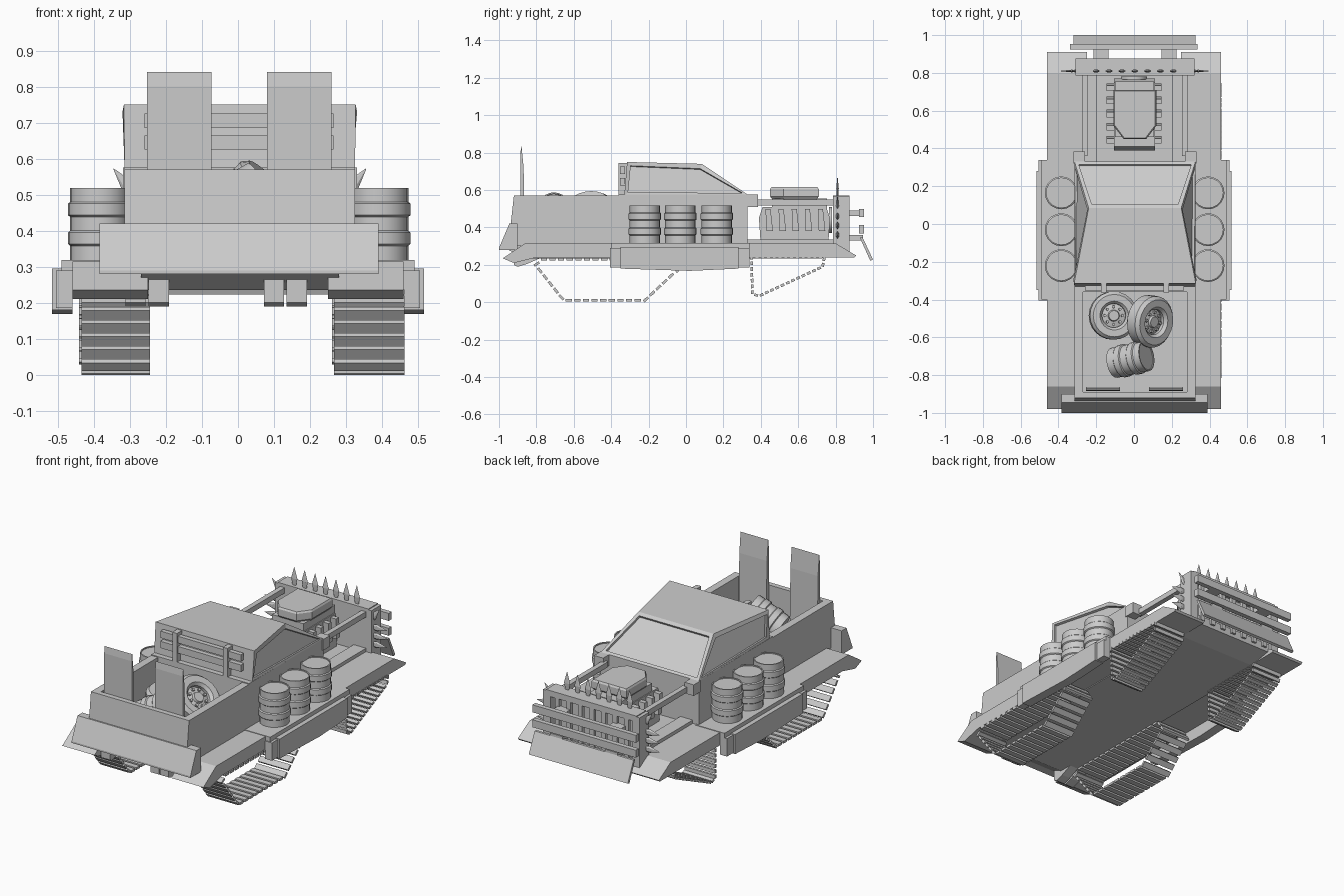
import bpy, bmesh, math
from mathutils import Vector, Matrix

if "Cube" in bpy.data.objects:
    bpy.data.objects.remove(bpy.data.objects["Cube"], do_unlink=True)

GREY = (0.6, 0.6, 0.6, 1)
metal = bpy.data.materials.new("plain_grey")
metal.use_nodes = True
metal.diffuse_color = GREY
metal.node_tree.nodes["Principled BSDF"].inputs["Base Color"].default_value = GREY


def finish(name, bm, smooth=False):
    bmesh.ops.recalc_face_normals(bm, faces=bm.faces[:])
    mesh = bpy.data.meshes.new(name)
    bm.to_mesh(mesh)
    bm.free()
    mesh.materials.append(metal)
    ob = bpy.data.objects.new(name, mesh)
    bpy.context.collection.objects.link(ob)
    if smooth:
        bpy.ops.object.select_all(action='DESELECT')
        bpy.context.view_layer.objects.active = ob
        ob.select_set(True)
        bpy.ops.object.shade_smooth_by_angle(angle=math.radians(35))
    return ob


def loft(bm, rings, close=False):
    loops = [[bm.verts.new(p) for p in ring] for ring in rings]
    n = len(loops[0])
    pairs = list(zip(loops, loops[1:])) + ([(loops[-1], loops[0])] if close else [])
    sides = [bm.faces.new((a[i], a[(i + 1) % n], b[(i + 1) % n], b[i]))
             for a, b in pairs for i in range(n)]
    if not close:
        bm.faces.new(loops[0])
        bm.faces.new(loops[-1])
    return sides


def prism(name, profile, x0, x1):
    bm = bmesh.new()
    loft(bm, [[(x, y, z) for y, z in profile] for x in (x0, x1)])
    return finish(name, bm)


def box(name, x0, x1, y0, y1, z0, z1):
    return prism(name, [(y0, z0), (y1, z0), (y1, z1), (y0, z1)], x0, x1)


def lathe(name, profile, matrix, sides=24, close=False):
    """Spin a (radius, height) profile about local z."""
    bm = bmesh.new()
    ang = [2 * math.pi * i / sides for i in range(sides)]
    loft(bm, [[matrix @ Vector((r * math.cos(a), r * math.sin(a), h)) for a in ang]
              for r, h in profile], close)
    return finish(name, bm, sides > 8)


def place(loc, axis=(0, 0, 1)):
    return Matrix.Translation(loc) @ Vector(axis).to_track_quat('Z', 'Y').to_matrix().to_4x4()


SIDES = (("right", -1), ("left", 1))
MID = 0.005                       # centre line of the upper body


def sbox(name, s, a, b, *rest):
    return box(name, MID + s * a, MID + s * b, *rest)


# Lower hull and fenders
prism("hull", [(-0.96, 0.285), (-0.86, 0.235), (0.72, 0.235), (0.86, 0.26),
               (0.86, 0.31), (-0.9, 0.31)], -0.27, 0.28)
FENDER = [(-0.98, 0.235), (-0.92, 0.21), (-0.8, 0.24), (0.9, 0.24), (0.91, 0.25),
          (0.8, 0.315), (-0.86, 0.315)]
for label, s in SIDES:
    prism(label + "_fender", FENDER, s * 0.25, s * 0.46)
    box(label + "_platform", s * 0.3, s * 0.49, -0.4, 0.34, 0.27, 0.318)
    prism(label + "_side_tank", [(-0.35, 0.18), (0.02, 0.168), (0.28, 0.18),
                                 (0.28, 0.295), (-0.35, 0.295)], s * 0.46, s * 0.517)
    for y in (-0.375, 0.31):
        box(label + "_tank_bracket", s * 0.46, s * 0.505, y - 0.03, y + 0.03, 0.185, 0.29)

# Rear wedge bumper and tow hooks
prism("rear_bumper", [(-0.9, 0.28), (-1, 0.28), (-1, 0.29), (-0.945, 0.42),
                      (-0.9, 0.42)], -0.385, 0.39)
for x in (-0.285, -0.22, 0.1, 0.163):
    prism("tow_hook", [(-0.92, 0.27), (-0.92, 0.2), (-0.9, 0.19), (-0.85, 0.205),
                       (-0.77, 0.24)], x - 0.028, x + 0.028)


# Track belts made of separate planks
def track(name, path, x0, x1, count, plank):
    pts = [Vector((0, y, z)) for y, z in path]
    edges = list(zip(pts, pts[1:] + pts[:1]))
    step = sum((b - a).length for a, b in edges) / count
    bm = bmesh.new()
    for i in range(count):
        d = (i + 0.5) * step
        for a, b in edges:
            if d < (b - a).length:
                break
            d -= (b - a).length
        t = (b - a).normalized()
        c = a + t * d
        n = Vector((0, -t.z, t.y)) * 0.007
        t = t * plank / 2
        ring = [c - t - n, c + t - n, c + t + n, c - t + n]
        loft(bm, [[p + Vector((x, 0, 0)) for p in ring] for x in (x0, x1)])
    finish(name, bm)


REAR = [(-0.65, 0.01), (-0.22, 0.01), (-0.05, 0.17), (-0.09, 0.23), (-0.76, 0.23),
        (-0.805, 0.2), (-0.67, 0.03)]
FRONT = [(0.39, 0.033), (0.73, 0.19), (0.74, 0.24), (0.35, 0.24), (0.355, 0.045)]
for label, x0, x1 in (("right", -0.435, -0.245), ("left", 0.267, 0.463)):
    track(label + "_rear_track", REAR, x0, x1, 37, 0.033)
    track(label + "_front_track", FRONT, x0 - 0.006, x1, 34, 0.02)

# Open cargo bed
for label, s in SIDES:
    prism(label + "_bed_wall", [(-0.95, 0.3), (-0.92, 0.57), (-0.3, 0.57), (-0.3, 0.3)],
          MID + s * 0.275, MID + s * 0.32)
prism("tailgate", [(-0.95, 0.3), (-0.92, 0.57), (-0.89, 0.57), (-0.89, 0.3)], -0.3, 0.31)
box("bed_floor", -0.29, 0.3, -0.92, -0.3, 0.3, 0.345)
for x in (-0.163, 0.17):
    prism("rear_shield", [(-0.885, 0.345), (-0.862, 0.345), (-0.868, 0.72), (-0.88, 0.84),
                          (-0.885, 0.8)], x - 0.09, x + 0.09)

# Cab with recessed windows
box("cab_base", MID - 0.32, MID + 0.32, -0.36, 0.33, 0.3, 0.575)


def outline(w0, w1, y0, y1, z0, z1):
    return [(MID - w0, y0, z0), (MID + w0, y0, z0), (MID + w1, y1, z1), (MID - w1, y1, z1)]


bm = bmesh.new()
walls = loft(bm, [outline(0.32, 0.32, -0.33, 0.33, 0.57, 0.575),
                  outline(0.322, 0.245, -0.315, 0.085, 0.75, 0.74)])
bmesh.ops.recalc_face_normals(bm, faces=bm.faces[:])
bmesh.ops.inset_individual(bm, faces=walls[1:], thickness=0.028, depth=0)
bmesh.ops.inset_individual(bm, faces=walls[1:], thickness=0.001, depth=-0.014)
finish("cab", bm)
for label, s in SIDES:
    sbox(label + "_cowl_block", s, 0.265, 0.325, 0.32, 0.385, 0.51, 0.575)
    sbox(label + "_cab_post", s, 0.15, 0.18, -0.362, -0.312, 0.575, 0.745)
for z in (0.645, 0.705):
    box("cab_cross_bar", -0.26, 0.265, -0.352, -0.325, z - 0.02, z + 0.02)

# Engine bay: rails, block, exhaust stubs, air scoop
for label, s in SIDES:
    box(label + "_hood_rail", MID + s * 0.25, MID + s * 0.28, 0.36, 0.82, 0.518, 0.55)
    sbox(label + "_bay_sill", s, 0.2, 0.28, 0.33, 0.8, 0.3, 0.335)
    for i in range(5):
        y = 0.43 + i * 0.07
        prism(label + "_exhaust_stub", [(y, 0.38), (y + 0.035, 0.38), (y + 0.022, 0.5),
                                        (y - 0.005, 0.5)], s * 0.09, s * 0.145)
prism("engine_block", [(0.4, 0.3), (0.76, 0.3), (0.77, 0.45), (0.75, 0.51), (0.41, 0.51),
                       (0.39, 0.45)], -0.105, 0.11)
box("engine_head", -0.1, 0.105, 0.46, 0.755, 0.5, 0.555)
lathe("engine_fan", [(0.07, 0), (0.07, 0.015)], place((0, 0.765, 0.44), (0, 1, 0)), 12)
scoop = [(-0.055, 0.45), (0.065, 0.45), (0.118, 0.52), (0.118, 0.71), (-0.108, 0.71),
         (-0.108, 0.52)]
bm = bmesh.new()
loft(bm, [[(x * k, 0.58 + (y - 0.58) * k, z) for x, y in scoop]
          for k, z in ((0.9, 0.55), (1, 0.565), (1, 0.605), (0.95, 0.615))])
finish("air_scoop", bm)

# Grille, bars and ram plate
box("grille_wall", -0.28, 0.29, 0.785, 0.81, 0.29, 0.57)
box("grille_top", -0.29, 0.3, 0.785, 0.875, 0.535, 0.57)
for i in range(7):
    x = -0.22 + i * 0.075
    box("grille_slat", x - 0.014, x + 0.014, 0.85, 0.872, 0.28, 0.54)
for label, s in SIDES:
    sbox(label + "_grille_corner", s, 0.265, 0.315, 0.785, 0.875, 0.25, 0.565)
    sbox(label + "_bar_mount", s, 0.14, 0.22, 0.86, 0.935, 0.46, 0.49)
    sbox(label + "_low_mount", s, 0.14, 0.22, 0.85, 0.945, 0.33, 0.36)
for z in (0.39, 0.478):
    box("grille_bar", -0.34, 0.335, 0.925, 0.953, z - 0.022, z + 0.022)
prism("ram_plate", [(0.93, 0.345), (0.945, 0.345), (1, 0.228), (0.985, 0.222)], -0.32, 0.325)


# Flat leaf-shaped spikes around the grille
def spike(base, axis):
    flat = Matrix.Translation(base) @ Matrix.Rotation(math.atan2(axis[0], axis[1]), 4, 'Y') \
        @ Matrix.Diagonal((1, 0.4, 1, 1))
    lathe("spike", [(0.012, 0), (0.02, 0.04), (0.001, 0.105)], flat, 6)


for i in range(7):
    spike((-0.2 + i * 0.068, 0.81, 0.568), (0, 1))
for s in (-1, 1):
    spike((MID + s * 0.285, 0.81, 0.49), (s * 0.8, 1))
    for z in (0.36, 0.41, 0.46):
        spike((MID + s * 0.295, 0.81, z), (s, 0))

# Barrels on the platforms and one leaning in the bed
ribs = [(0.081, 0)]
for h in (0.04, 0.12):
    ribs += [(0.081, h), (0.087, h + 0.005), (0.087, h + 0.037), (0.081, h + 0.042)]
ribs += [(0.081, 0.2), (0.074, 0.2), (0.074, 0.194)]
for x in (-0.385, 0.392):
    for y in (-0.22, -0.03, 0.165):
        lathe("barrel", ribs, place((x, y, 0.318)), 20)
lathe("loose_barrel", ribs, place((-0.105, -0.735, 0.42), (0.85, 0.18, 0.48)), 20)

# Spare wheels in the bed
tyre = [(0.062, -0.03), (0.075, -0.045), (0.11, -0.045), (0.125, -0.028), (0.125, 0.028),
        (0.11, 0.045), (0.075, 0.045), (0.062, 0.03)]
for loc, axis, k in (((-0.11, -0.485, 0.42), (0.12, 0, 1), 1.02),
                     ((0.085, -0.515, 0.475), (0.68, -0.12, 0.72), 1.1)):
    m = place(loc, axis) @ Matrix.Scale(k, 4)
    lathe("spare_tyre", tyre, m, 24, True)
    lathe("spare_rim", [(0.064, -0.02), (0.064, 0.012), (0.03, 0.02), (0.026, 0.032),
                        (0.012, 0.032)], m, 24)
    for i in range(8):
        a = i * math.pi / 4
        lathe("wheel_nut", [(0.008, 0), (0.008, 0.028)],
              m @ Matrix.Translation((0.046 * math.cos(a), 0.046 * math.sin(a), 0)), 6)
